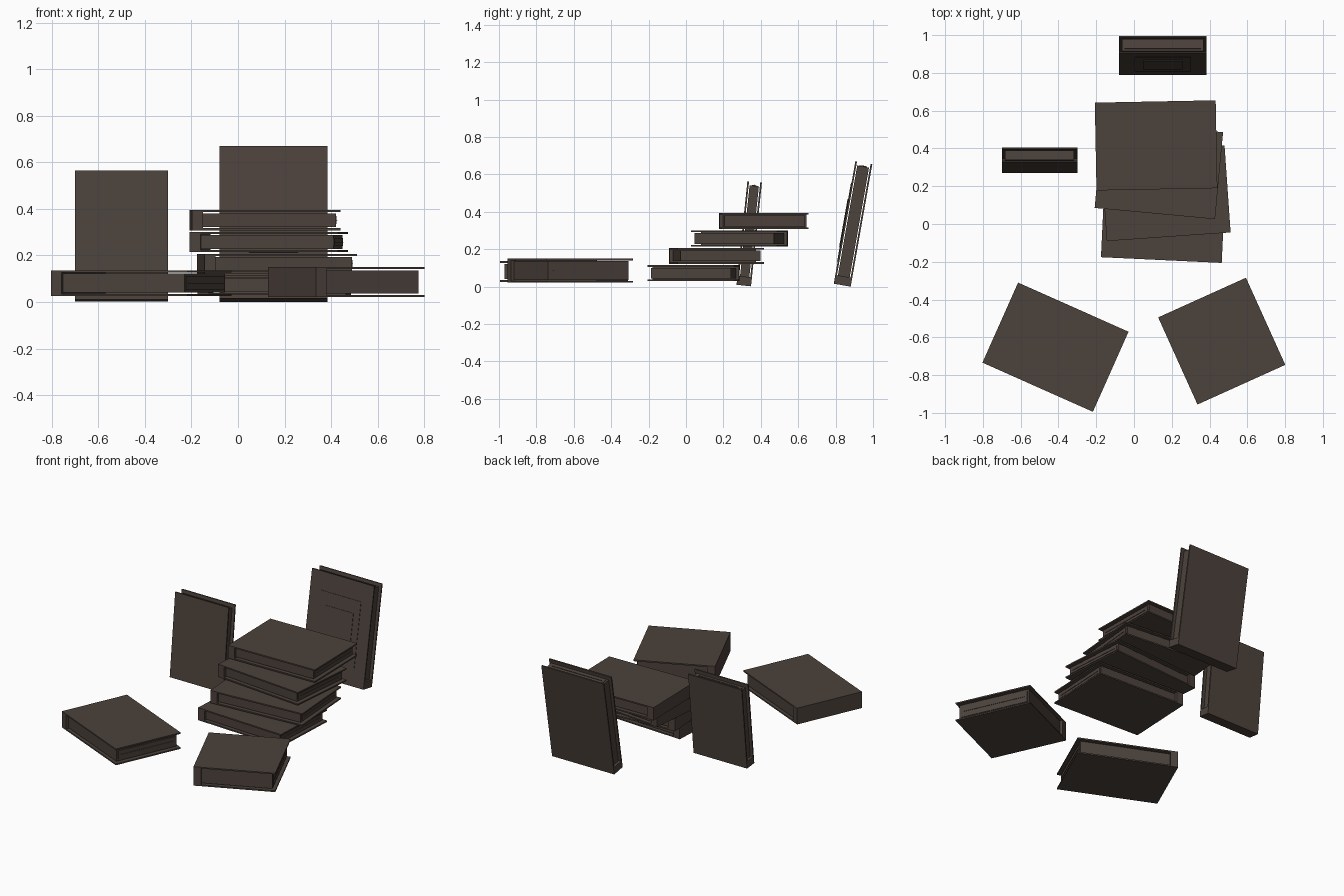
import bpy, bmesh
from math import radians
from mathutils import Matrix, Vector

cube = bpy.data.objects.get("Cube")
if cube:
    bpy.data.objects.remove(cube, do_unlink=True)

COLOUR = (0.072, 0.054, 0.044, 1)
brown = bpy.data.materials.new("dark brown leather")
brown.use_nodes = True
brown.diffuse_color = COLOUR
brown.node_tree.nodes["Principled BSDF"].inputs["Base Color"].default_value = COLOUR
brown.node_tree.nodes["Principled BSDF"].inputs["Roughness"].default_value = 0.9

COVER, SPINE = 0.009, 0.048      # board thickness, spine depth
GAP, INSET = 0.005, 0.017        # air beside the pages, page setback


def box(name, frame, lo, hi):
    """Flat-faced box between two corners of a book's own frame."""
    lo, hi = Vector(lo), Vector(hi)
    bm = bmesh.new()
    bmesh.ops.create_cube(bm, size=1)
    bmesh.ops.scale(bm, vec=hi - lo, verts=bm.verts)
    bmesh.ops.translate(bm, vec=(lo + hi) / 2, verts=bm.verts)
    mesh = bpy.data.meshes.new(name)
    bm.to_mesh(mesh)
    bm.free()
    mesh.materials.append(brown)
    obj = bpy.data.objects.new(name, mesh)
    bpy.context.collection.objects.link(obj)
    obj.matrix_world = frame


def book(name, frame, length, width, thick):
    """Local x runs from spine to fore edge, y along the spine, z through the book."""
    h = width / 2
    # covers and spine
    box(name + "_lower_cover", frame, (0, -h, 0), (length, h, COVER))
    box(name + "_upper_cover", frame, (0, -h, thick - COVER), (length, h, thick))
    box(name + "_spine", frame, (0, -h, COVER), (SPINE, h, thick - COVER))
    # page block, with a stepped fore edge
    low = COVER + GAP
    for part, step, rise in (("pages", 0, 0), ("inner_pages", 0.012, 0.004)):
        side = h - INSET - step
        box(f"{name}_{part}", frame, (SPINE, -side, low + step),
            (length - INSET - 0.004 + rise, side, thick - low - step))
    # thin leaf standing out of the fore edge
    side = h - INSET - 0.03
    box(name + "_leaf", frame, (length - INSET - 0.01, -side, thick / 2 - 0.001),
        (length - INSET + 0.003, side, thick / 2 + 0.001))


# books lying flat: spine centre, turn, length, width, thickness
flat_books = {
    "stack_book_1": ((-0.164, 0.055, 0.03), -2.7, 0.64, 0.462, 0.085),
    "stack_book_2": ((-0.16, 0.14, 0.122), 4, 0.657, 0.462, 0.085),
    "stack_book_3": ((-0.187, 0.315, 0.214), -5.3, 0.64, 0.462, 0.087),
    "stack_book_4": ((-0.203, 0.41, 0.308), 1.1, 0.64, 0.465, 0.087),
    "right_floor_book": ((-0.708, -0.522, 0.026), -24, 0.64, 0.464, 0.11),
    "left_floor_book": ((0.232, -0.725, 0.022), 24.3, 0.51, 0.506, 0.128),
}
for name, (place, turn, *size) in flat_books.items():
    book(name, Matrix.Translation(place) @ Matrix.Rotation(radians(turn), 4, "Z"), *size)


def standing(place, lean):
    """Frame with the spine on the floor and the fore edge up, leaning back."""
    upright = Matrix(((0, 1, 0, 0), (0, 0, 1, 0), (1, 0, 0, 0), (0, 0, 0, 1)))
    return Matrix.Translation(place) @ Matrix.Rotation(-radians(lean), 4, "X") @ upright


book("small_standing_book", standing((-0.5, 0.27, 0.01), 6), 0.557, 0.4, 0.078)

tall = standing((0.1525, 0.79, 0.016), 10)
book("tall_standing_book", tall, 0.665, 0.465, 0.092)

# raised panels on the tall book's front cover
box("outer_cover_panel", tall, (0.12, -0.15, -0.003), (0.545, 0.15, 0.001))
box("inner_cover_panel", tall, (0.2, -0.105, -0.006), (0.46, 0.105, -0.002))
